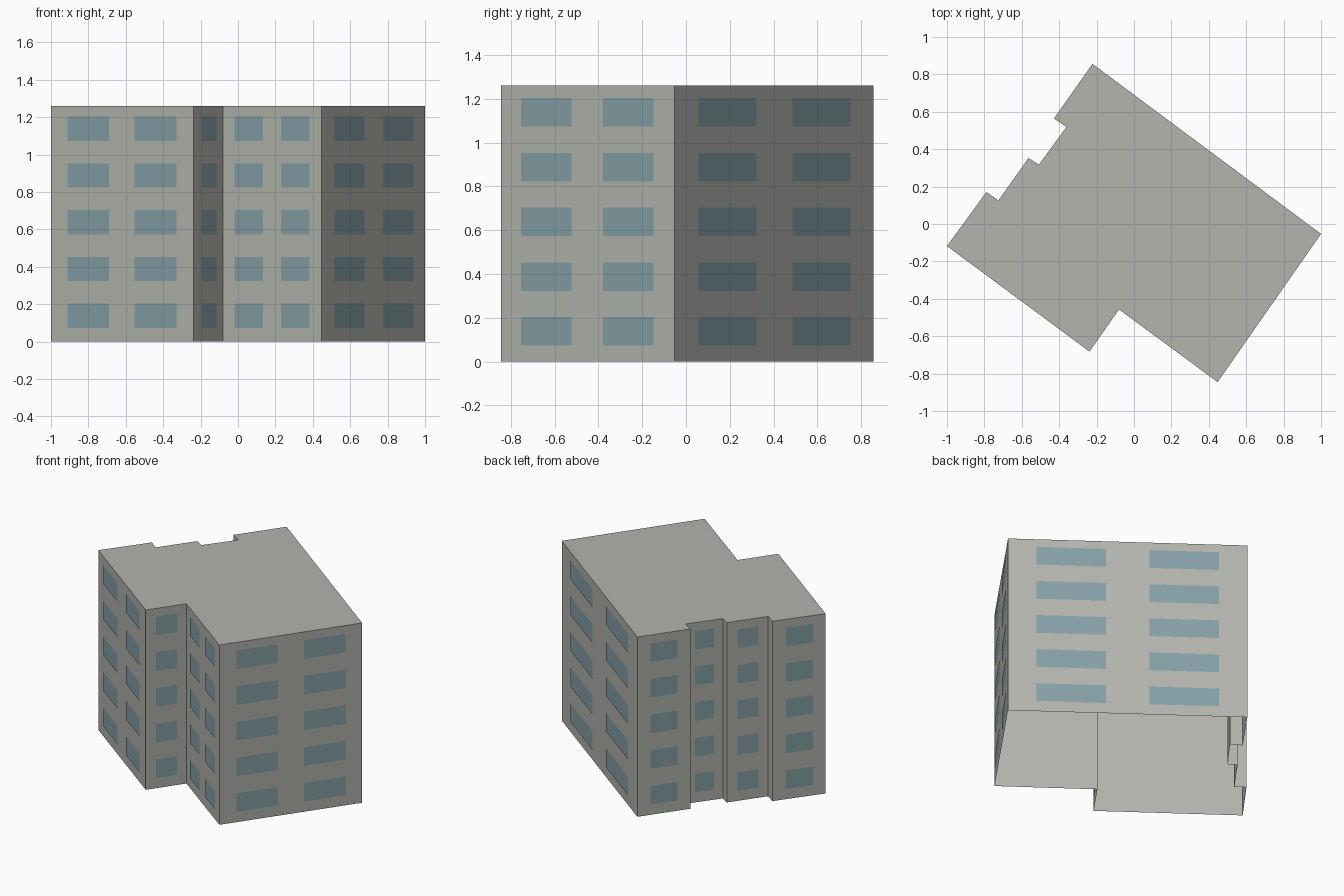
import bpy
import bmesh
from mathutils import Vector

cube = bpy.data.objects.get("Cube")
if cube:
    bpy.data.objects.remove(cube, do_unlink=True)

HEIGHT = 1.26
FLOORS = 5
PLATE_GAP = 0.003


def make_material(name, color):
    mat = bpy.data.materials.new(name)
    mat.use_nodes = True
    mat.diffuse_color = color
    mat.node_tree.nodes["Principled BSDF"].inputs["Base Color"].default_value = color
    return mat


def make_object(name, bm, mat):
    mesh = bpy.data.meshes.new(name)
    bm.to_mesh(mesh)
    bm.free()
    mesh.materials.append(mat)
    obj = bpy.data.objects.new(name, mesh)
    bpy.context.collection.objects.link(obj)
    return obj


concrete = make_material("warm grey concrete", (0.45, 0.46, 0.42, 1))
glass = make_material("blue grey glass", (0.235, 0.355, 0.385, 1))

# Window column layouts, as start and end fractions of the wall
DOUBLE = ((0.118, 0.41), (0.59, 0.882))
SINGLE = ((0.25, 0.76),)
BLANK = ()

# Footprint corners, counter-clockwise, each with the wall that starts there
footprint = [
    ("front_wing", (-1.0, -0.118), DOUBLE),
    ("entrance_return", (-0.238, -0.682), SINGLE),
    ("front_main", (-0.08, -0.457), DOUBLE),
    ("left_side", (0.447, -0.845), DOUBLE),
    ("back", (1.0, -0.053), DOUBLE),
    ("bay_one", (-0.222, 0.856), SINGLE),
    ("bay_one_step", (-0.428, 0.564), BLANK),
    ("bay_two", (-0.361, 0.519), SINGLE),
    ("bay_two_step", (-0.508, 0.318), BLANK),
    ("bay_three", (-0.564, 0.353), SINGLE),
    ("bay_three_step", (-0.725, 0.126), BLANK),
    ("bay_four", (-0.789, 0.171), SINGLE),
]
corners = [Vector((x, y, 0)) for _, (x, y), _ in footprint]
up = Vector((0, 0, 1))

# Building shell: walls and flat roof, open underneath
bm = bmesh.new()
low = [bm.verts.new(c) for c in corners]
high = [bm.verts.new(c + up * HEIGHT) for c in corners]
for i in range(len(corners)):
    j = (i + 1) % len(corners)
    bm.faces.new((low[i], low[j], high[j], high[i]))
bm.faces.new(high)
make_object("building_shell", bm, concrete)

# Window panes: thin plates just proud of each wall, one row per floor
storey = HEIGHT / FLOORS
for i, (name, _, columns) in enumerate(footprint):
    if not columns:
        continue
    start, end = corners[i], corners[(i + 1) % len(corners)]
    outward = (end - start).cross(up).normalized() * PLATE_GAP
    bm = bmesh.new()
    for floor in range(FLOORS):
        bottom = up * (0.073 + floor * 0.25)
        top = bottom + up * 0.13
        for a, b in columns:
            left = start.lerp(end, a) + outward
            right = start.lerp(end, b) + outward
            bm.faces.new([bm.verts.new(p) for p in (
                left + bottom, right + bottom, right + top, left + top)])
    make_object(name + "_windows", bm, glass)
